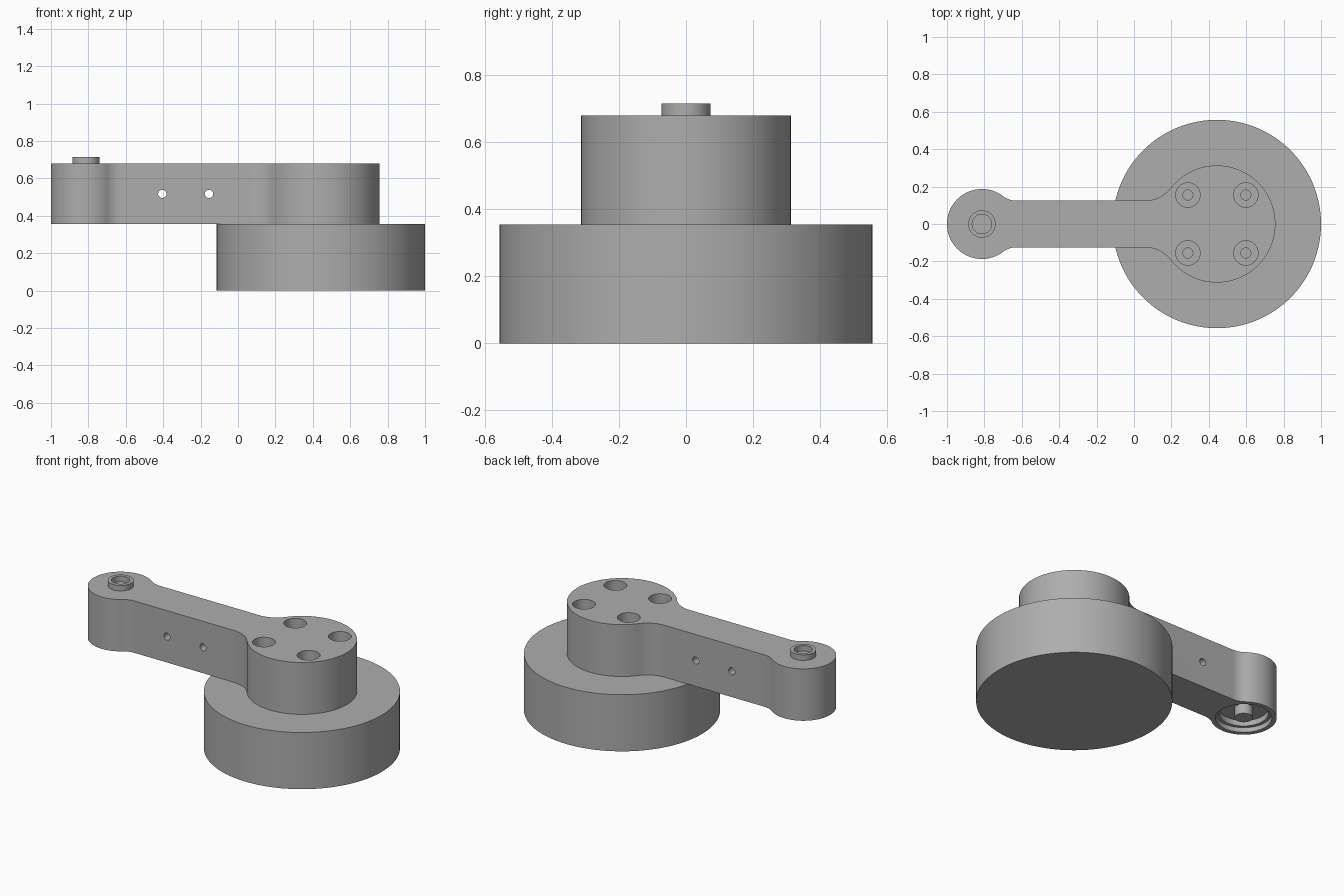
import bpy, bmesh
from math import cos, sin, pi, atan2, radians, sqrt

cube = bpy.data.objects.get("Cube")
if cube:
    bpy.data.objects.remove(cube)

grey = bpy.data.materials.new("plain grey")
grey.use_nodes = True
colour = (0.42, 0.42, 0.42, 1)
grey.diffuse_color = colour
grey.node_tree.nodes["Principled BSDF"].inputs["Base Color"].default_value = colour

HUB_X, END_X = 0.443, -0.813
HUB_R, END_R, BAR = 0.313, 0.187, 0.125
BASE_TOP, ARM_TOP = 0.355, 0.68


def activate(ob):
    bpy.ops.object.select_all(action='DESELECT')
    ob.select_set(True)
    bpy.context.view_layer.objects.active = ob


def smooth(ob):
    activate(ob)
    bpy.ops.object.shade_smooth_by_angle(angle=radians(30))


def cylinder(name, x, y, r, z0, z1, segments=64):
    bpy.ops.mesh.primitive_cylinder_add(
        vertices=segments, radius=r, depth=z1 - z0, location=(x, y, (z0 + z1) / 2))
    ob = bpy.context.object
    ob.name = name
    ob.data.materials.append(grey)
    return ob


def cut(ob, cutters):
    for c in cutters:
        c.hide_render = True
        mod = ob.modifiers.new("cut", 'BOOLEAN')
        mod.operation, mod.solver, mod.object = 'DIFFERENCE', 'EXACT', c
        activate(ob)
        bpy.ops.object.modifier_apply(modifier=mod.name)
        bpy.data.objects.remove(c)


def arc(cx, cy, r, a0, a1, n):
    return [(cx + r * cos(a0 + (a1 - a0) * i / n), cy + r * sin(a0 + (a1 - a0) * i / n))
            for i in range(n + 1)]


def neck(cx, r, side, fillet):
    """Fillet centre where the bar meets a round end, and the angle of contact."""
    cy = BAR + fillet
    fx = cx + side * sqrt((r + fillet) ** 2 - cy ** 2)
    return fx, cy, atan2(cy, fx - cx)


# Round base
base = cylinder("base_disc", HUB_X, 0, 0.557, 0, BASE_TOP, 128)
smooth(base)

# Arm outline: hub, filleted neck, bar, filleted neck, round end
hub_f, end_f = 0.171, 0.114
hx, hy, ha = neck(HUB_X, HUB_R, -1, hub_f)
ex, ey, ea = neck(END_X, END_R, 1, end_f)
half = arc(HUB_X, 0, HUB_R, 0, ha, 40)
half += arc(hx, hy, hub_f, ha - pi, -pi / 2, 12)[1:]
half += arc(ex, ey, end_f, -pi / 2, ea - pi, 12)
half += arc(END_X, 0, END_R, ea, pi, 40)[1:]
outline = half + [(x, -y) for x, y in half[-2:0:-1]]

bm = bmesh.new()
face = bm.faces.new([bm.verts.new((x, y, BASE_TOP)) for x, y in outline])
grown = bmesh.ops.extrude_face_region(bm, geom=[face])["geom"]
for v in grown:
    if isinstance(v, bmesh.types.BMVert):
        v.co.z = ARM_TOP
bmesh.ops.recalc_face_normals(bm, faces=bm.faces)
mesh = bpy.data.meshes.new("arm")
bm.to_mesh(mesh)
bm.free()
mesh.materials.append(grey)
arm = bpy.data.objects.new("arm", mesh)
bpy.context.collection.objects.link(arm)

# Counterbored bolt holes in the hub
holes = []
for sx in (-1, 1):
    for sy in (-1, 1):
        x, y = HUB_X + sx * 0.155, sy * 0.155
        holes.append(cylinder("counterbore", x, y, 0.065, 0.5, 0.8, 48))
        holes.append(cylinder("bolt_hole", x, y, 0.027, 0.3, 0.6, 32))

# Cross holes through the bar
for x in (-0.405, -0.155):
    hole = cylinder("cross_hole", x, 0, 0.022, -0.4, 0.4, 32)
    hole.location.z = 0.517
    hole.rotation_euler.x = pi / 2
    holes.append(hole)

# Stepped pocket under the round end
holes.append(cylinder("pocket_wide", END_X, 0, 0.16, 0.3, 0.385))
holes.append(cylinder("pocket_deep", END_X, 0, 0.14, 0.3, 0.42))
bpy.context.view_layer.update()
cut(arm, holes)
smooth(arm)

# Hollow spigot on top of the end, and the pin below it
spigot = cylinder("spigot", END_X, 0, 0.073, 0.6, 0.715)
cut(spigot, [cylinder("spigot_bore", END_X, 0, 0.052, 0.67, 0.8)])
smooth(spigot)
smooth(cylinder("lower_pin", END_X, 0, 0.052, 0.358, 0.5, 48))
